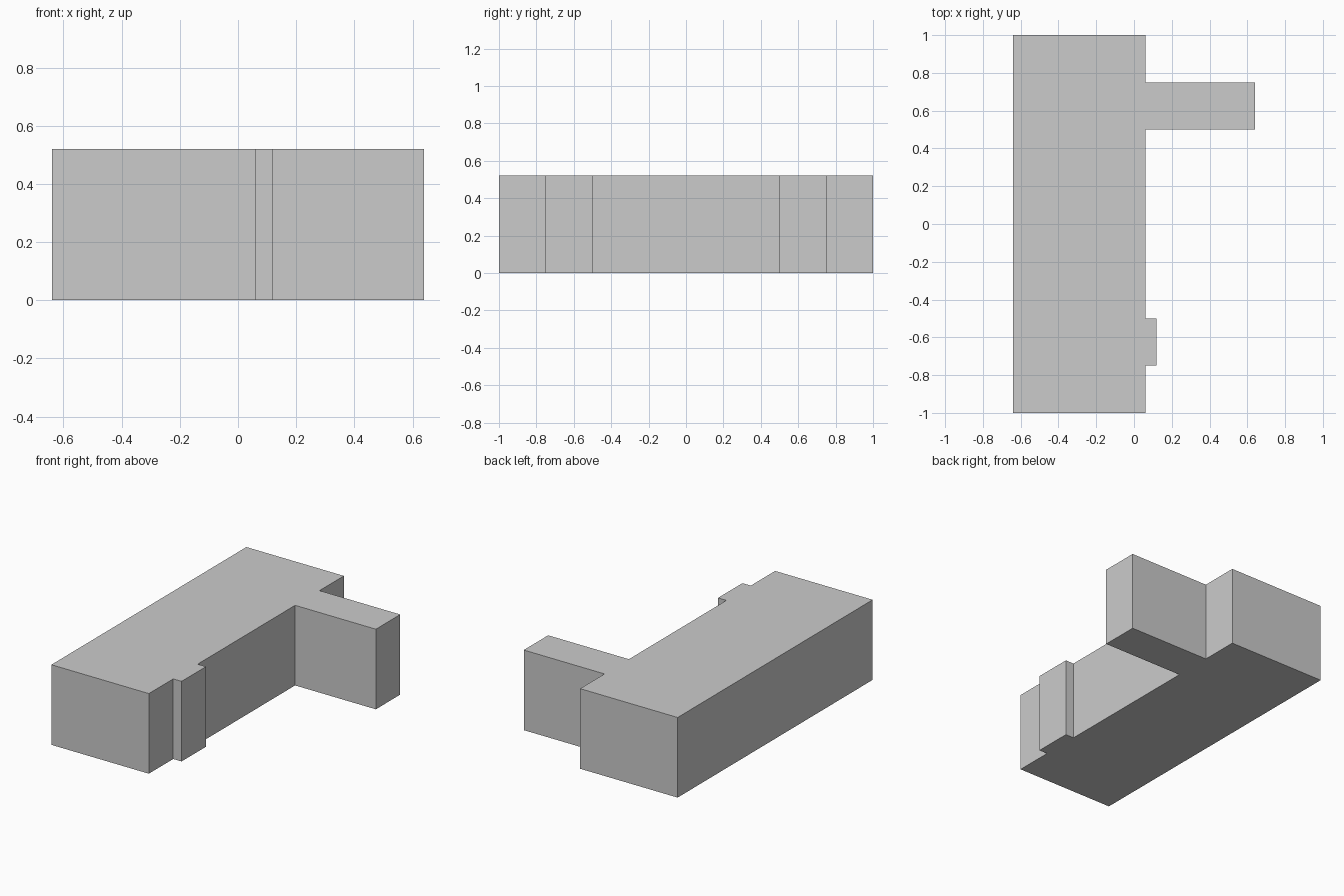
import bpy, bmesh

if "Cube" in bpy.data.objects:
    bpy.data.objects.remove(bpy.data.objects["Cube"])

HEIGHT = 0.52
LEFT, WALL, TAB, ARM = -0.64, 0.06, 0.12, 0.64

# Plan outline: long bar with a short tab near the front and a long arm near the back
outline = [
    (LEFT, -1), (WALL, -1),
    (WALL, -0.75), (TAB, -0.75), (TAB, -0.5), (WALL, -0.5),
    (WALL, 0.5), (ARM, 0.5), (ARM, 0.75), (WALL, 0.75),
    (WALL, 1), (LEFT, 1),
]


def extrude_outline(name, points, height):
    bm = bmesh.new()
    base = bm.faces.new([bm.verts.new((x, y, 0)) for x, y in points])
    top = bmesh.ops.extrude_face_region(bm, geom=[base], use_keep_orig=True)
    verts = [g for g in top["geom"] if isinstance(g, bmesh.types.BMVert)]
    bmesh.ops.translate(bm, verts=verts, vec=(0, 0, height))
    bmesh.ops.recalc_face_normals(bm, faces=bm.faces)
    mesh = bpy.data.meshes.new(name)
    bm.to_mesh(mesh)
    bm.free()
    obj = bpy.data.objects.new(name, mesh)
    bpy.context.collection.objects.link(obj)
    return obj


# Solid block with tab and arm
extrude_outline("notched_block", outline, HEIGHT)
